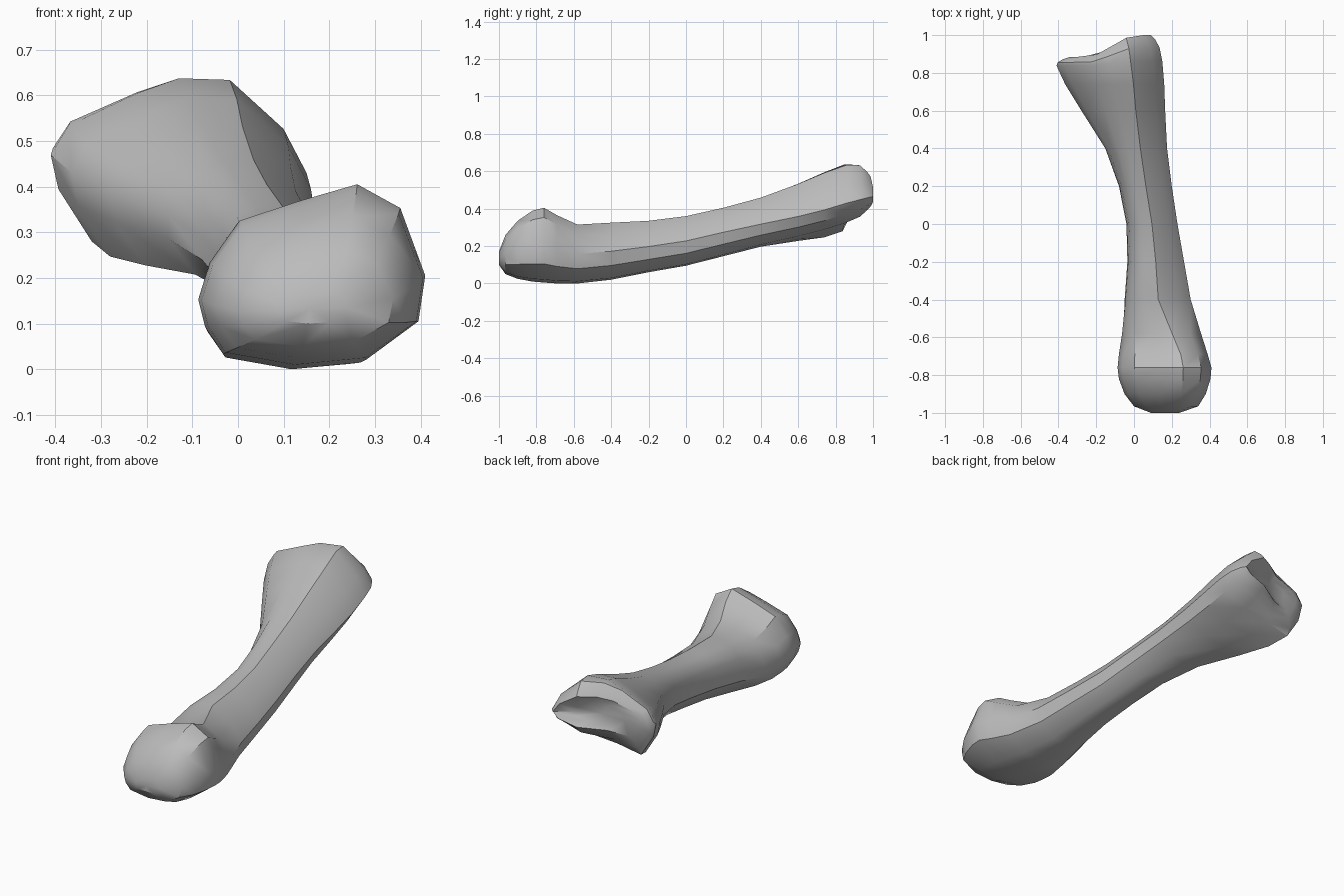
import bpy
import bmesh
import math
from mathutils import Vector

default_cube = bpy.data.objects.get("Cube")
if default_cube:
    bpy.data.objects.remove(default_cube, do_unlink=True)

# Cross-sections in a unit box, clockwise from the outermost right side
FRONT_HEAD = [(0, .37), (.05, .57), (.18, .8), (.45, .91), (.7, 1), (.89, .87),
              (1, .5), (.97, .25), (.74, .04), (.42, 0), (.11, .07), (.03, .22)]
SHAFT = [(.015, .55), (.05, .74), (.14, .9), (.3, .98), (.5, 1), (.82, .77),
         (1, .5), (.96, .25), (.72, .03), (.45, 0), (.2, .1), (0, .37)]
BACK_HEAD = [(0, .53), (.07, .71), (.34, .91), (.5, 1), (.7, .99), (.91, .69),
             (1, .42), (.93, .26), (.7, .13), (.4, .07), (.16, 0), (.03, .32)]

# Stations along the bone: y, x low, x high, z low, z high
FRONT_STATIONS = [
    (-1, .09, .24, .1, .17),
    (-.965, .0, .34, .05, .26),
    (-.9, -.05, .38, .025, .335),
    (-.82, -.08, .405, .01, .39),
    (-.76, -.087, .41, .005, .405),
    (-.69, -.08, .39, 0, .365),
    (-.58, -.065, .355, 0, .315),
    (-.4, -.05, .3, .02, .325),
]
BACK_STATIONS = [
    (-.2, -.035, .265, .06, .335),
    (0, -.04, .23, .095, .36),
    (.2, -.08, .2, .145, .405),
    (.4, -.155, .175, .19, .46),
    (.6, -.28, .165, .22, .535),
    (.74, -.365, .16, .245, .595),
    (.86, -.41, .15, .28, .637),
    (.935, -.405, .135, .315, .635),
    (.98, -.38, .11, .36, .6),
    (1, -.345, .09, .385, .575),
]


def ramp(value, start, end):
    """Smooth step from 0 at start to 1 at end."""
    t = min(max((value - start) / (end - start), 0), 1)
    return t * t * (3 - 2 * t)


def section_point(index, y):
    """Blend the three unit sections according to the place along the bone."""
    point = Vector(SHAFT[index])
    point = point.lerp(Vector(FRONT_HEAD[index]), ramp(y, -.35, -.72))
    return point.lerp(Vector(BACK_HEAD[index]), ramp(y, .1, .84))


def lean(x, y):
    """Pull the right side of the back joint forward."""
    return ramp(y, .8, 1.02) * .12 * ramp(x, .02, -.26)


def make_ring(bm, station):
    y, x_low, x_high, z_low, z_high = station
    ring = []
    for index in range(len(SHAFT)):
        u, v = section_point(index, y)
        x = x_low + u * (x_high - x_low)
        z = z_low + v * (z_high - z_low)
        ring.append(bm.verts.new((x, y - lean(x, y), z)))
    return ring


def inset_ring(bm, ring, scale, shift):
    """Copy a ring, shrunk about its middle and moved along the bone."""
    middle = sum((v.co for v in ring), Vector()) / len(ring)
    move = Vector((0, shift, 0))
    return [bm.verts.new(middle.lerp(v.co, scale) + move) for v in ring]


def bridge(bm, first, second):
    count = len(first)
    for i in range(count):
        j = (i + 1) % count
        bm.faces.new((first[i], first[j], second[j], second[i]))


def close_end(bm, ring, shift):
    """Fan an end shut around a middle point."""
    middle = sum((v.co for v in ring), Vector()) / len(ring)
    tip = bm.verts.new(middle + Vector((0, shift, 0)))
    for i in range(len(ring)):
        bm.faces.new((ring[i - 1], ring[i], tip))


def bone_material():
    colour = (.5, .5, .5, 1)
    material = bpy.data.materials.new("bone grey")
    material.use_nodes = True
    material.diffuse_color = colour
    shader = next(n for n in material.node_tree.nodes
                  if n.type == 'BSDF_PRINCIPLED')
    shader.inputs["Base Color"].default_value = colour
    return material


# Shaft and both joint heads as one lofted skin
bm = bmesh.new()
rings = [make_ring(bm, s) for s in FRONT_STATIONS + BACK_STATIONS]

# Shallow dish in the back joint
dish = inset_ring(bm, rings[-1], .6, -.02)
rings.append(dish)
for first, second in zip(rings, rings[1:]):
    bridge(bm, first, second)
close_end(bm, rings[0], 0)
close_end(bm, dish, -.008)
bmesh.ops.recalc_face_normals(bm, faces=bm.faces)

mesh = bpy.data.meshes.new("foot_bone")
bm.to_mesh(mesh)
bm.free()
mesh.materials.append(bone_material())
bone = bpy.data.objects.new("foot_bone", mesh)
bpy.context.collection.objects.link(bone)

# Smooth skin with the stronger ridges kept sharp
bpy.ops.object.select_all(action='DESELECT')
bone.select_set(True)
bpy.context.view_layer.objects.active = bone
bpy.ops.object.shade_smooth_by_angle(angle=math.radians(35))
